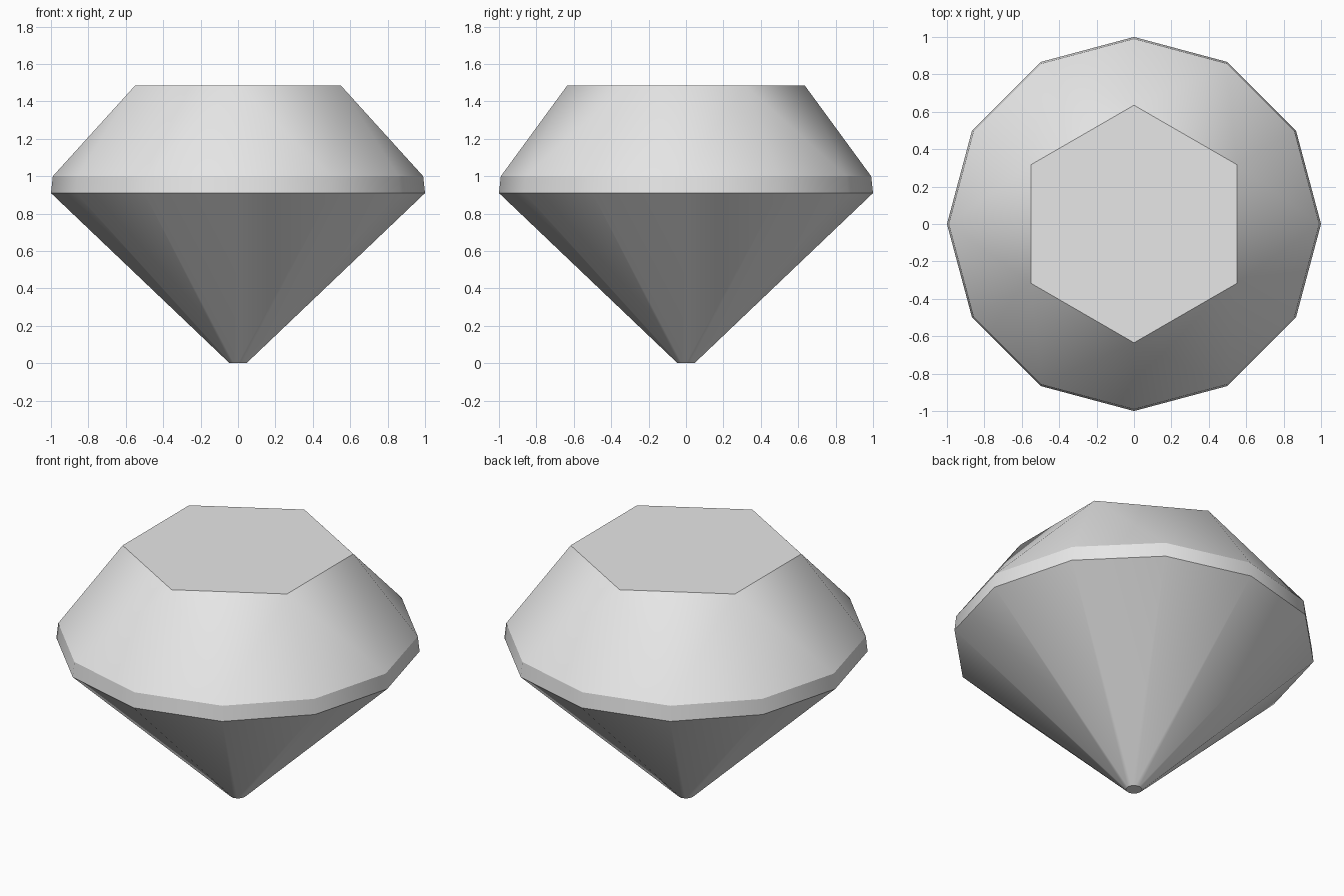
import bpy
import bmesh
from math import cos, sin, radians

cube = bpy.data.objects.get("Cube")
if cube:
    bpy.data.objects.remove(cube, do_unlink=True)

# Single stone colour
stone = bpy.data.materials.new("pale_grey_stone")
stone.use_nodes = True
stone.diffuse_color = (0.8, 0.8, 0.8, 1)
stone.node_tree.nodes["Principled BSDF"].inputs["Base Color"].default_value = (0.8, 0.8, 0.8, 1)

bm = bmesh.new()


def ring(sides, radius, z, start=0):
    """Horizontal ring of vertices, counter-clockwise from the start angle."""
    angles = [radians(start + 360 * i / sides) for i in range(sides)]
    return [bm.verts.new((radius * cos(a), radius * sin(a), z)) for a in angles]


def bridge(low, high):
    """Join two rings of equal size with quads."""
    n = len(low)
    for i in range(n):
        j = (i + 1) % n
        bm.faces.new((low[i], low[j], high[j], high[i]))


culet = ring(12, 0.045, 0)
girdle_low = ring(12, 1.0, 0.91)
girdle_high = ring(12, 0.99, 1.0)
table = ring(6, 0.635, 1.485, start=30)

# Culet, pavilion and girdle
bm.faces.new(culet[::-1])
bridge(culet, girdle_low)
bridge(girdle_low, girdle_high)

# Crown: three triangles for each table corner
for i in range(6):
    corner, next_corner = table[i], table[(i + 1) % 6]
    before, below, after = (girdle_high[(2 * i + k) % 12] for k in range(3))
    bm.faces.new((before, below, corner))
    bm.faces.new((below, after, corner))
    bm.faces.new((after, next_corner, corner))

# Table
bm.faces.new(table)

# Smooth around the stone, sharp between its levels
bm.normal_update()
for face in bm.faces:
    face.smooth = True
for edge in bm.edges:
    a, b = edge.verts
    edge.smooth = abs(a.co.z - b.co.z) > 0.001

mesh = bpy.data.meshes.new("cut_gem")
bm.to_mesh(mesh)
bm.free()
mesh.materials.append(stone)
gem = bpy.data.objects.new("cut_gem", mesh)
bpy.context.scene.collection.objects.link(gem)
